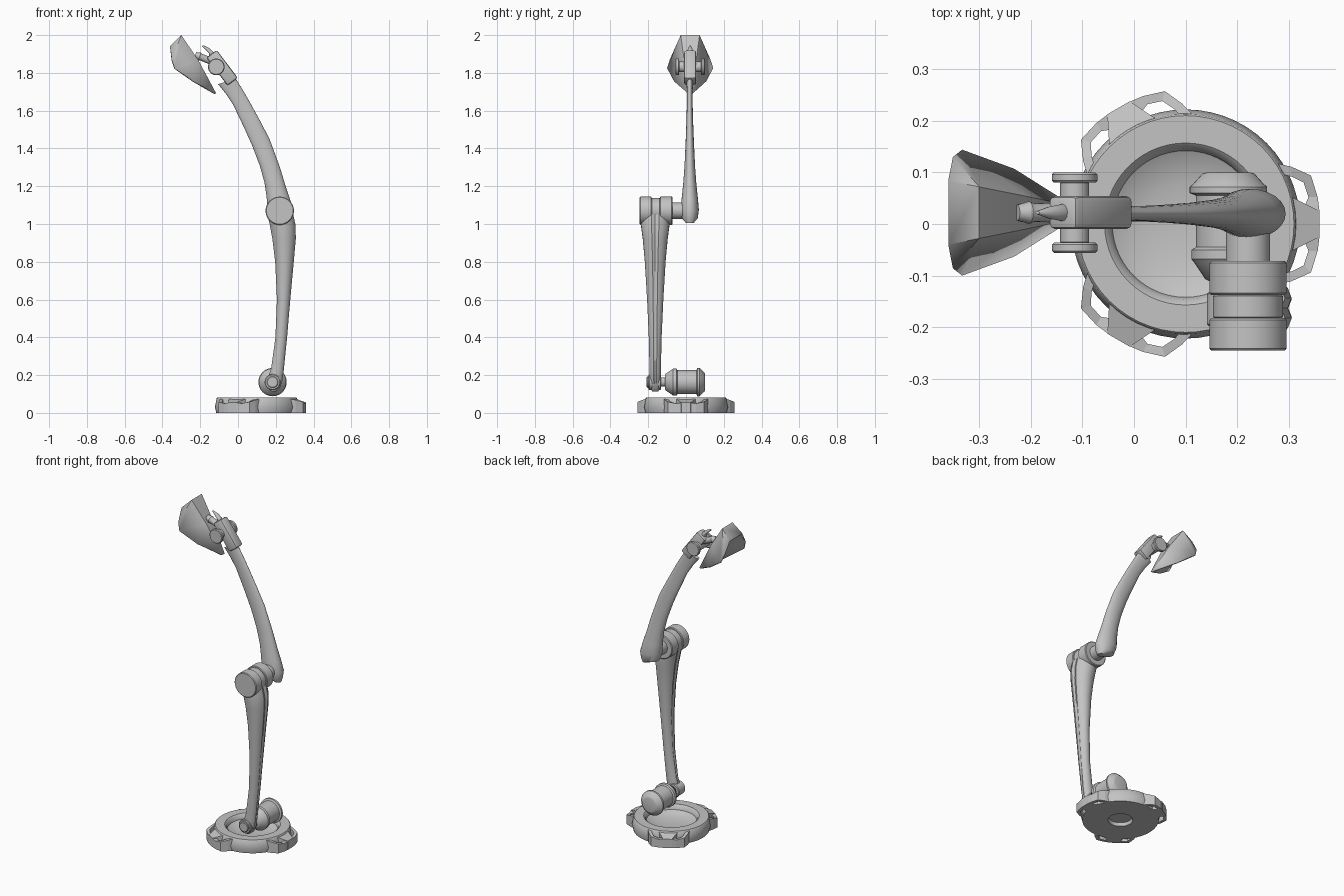
import bpy, bmesh, math
from mathutils import Vector, Matrix

if "Cube" in bpy.data.objects:
    bpy.data.objects.remove(bpy.data.objects["Cube"])

grey = bpy.data.materials.new("light_grey")
grey.diffuse_color = (0.55, 0.55, 0.55, 1)
grey.use_nodes = True
grey.node_tree.nodes["Principled BSDF"].inputs["Base Color"].default_value = grey.diffuse_color


def finish(name, bm, angle=35):
    bmesh.ops.remove_doubles(bm, verts=bm.verts, dist=1e-5)
    bmesh.ops.recalc_face_normals(bm, faces=bm.faces)
    me = bpy.data.meshes.new(name)
    bm.to_mesh(me)
    bm.free()
    ob = bpy.data.objects.new(name, me)
    bpy.context.collection.objects.link(ob)
    me.materials.append(grey)
    bpy.ops.object.select_all(action='DESELECT')
    ob.select_set(True)
    bpy.context.view_layer.objects.active = ob
    bpy.ops.object.shade_smooth_by_angle(angle=math.radians(angle))
    return ob


def bridge(bm, rings):
    for a, b in zip(rings, rings[1:]):
        n = len(a)
        for i in range(n):
            bm.faces.new((a[i], a[(i + 1) % n], b[(i + 1) % n], b[i]))


def lathe(name, profile, origin, axis=(0, 1, 0), n=40):
    """Spin (radius, distance along axis) pairs; both ends are capped."""
    bm = bmesh.new()
    rot = Vector((0, 0, 1)).rotation_difference(Vector(axis)).to_matrix()
    rings = []
    for r, t in profile:
        rings.append([bm.verts.new(Vector(origin) + rot @ Vector(
            (r * math.cos(k * math.tau / n), r * math.sin(k * math.tau / n), t)))
            for k in range(n)])
    bridge(bm, rings)
    bm.faces.new(rings[0])
    bm.faces.new(rings[-1])
    return finish(name, bm)


def rod(name, x, z, y0, y1, r, n=40):
    b = min(0.004, r * 0.1)
    return lathe(name, [(r - b, y0), (r, y0 + b), (r, y1 - b), (r - b, y1)], (x, 0, z), n=n)


def limb(name, stations, y, groove=1.0, n=24):
    """Loft ellipses between left and right side points; station = xl, zl, xr, zr, half width."""
    bm = bmesh.new()
    rings = []
    for xl, zl, xr, zr, hw in stations:
        ring = []
        for k in range(n):
            a = k * math.tau / n
            c, s = math.cos(a), math.sin(a)
            if k in (0, n // 2):
                c *= groove
            ring.append(bm.verts.new(((xl + xr) / 2 + c * (xr - xl) / 2, y + s * hw,
                                      (zl + zr) / 2 + c * (zr - zl) / 2)))
        rings.append(ring)
    bridge(bm, rings)
    bm.faces.new(rings[0])
    bm.faces.new(rings[-1])
    return finish(name, bm, 40)


# Base: dished disc with an open centre recess below
CX = 0.1
lathe("base_disc", [(0.065, 0.02), (0.07, 0.0), (0.215, 0.0), (0.222, 0.03), (0.213, 0.078),
                    (0.21, 0.081), (0.157, 0.081), (0.147, 0.072), (0.142, 0.052), (0.12, 0.04),
                    (0.08, 0.03), (0.03, 0.026)], (CX, 0, 0), (0, 0, 1), 56)


# Base feet: a sloping wedge with an open strut loop each side, three times
def prism(bm, quad, turn):
    """quad = four (x, y, top z) corners, dropped to the floor."""
    top = [bm.verts.new(turn @ Vector(p)) for p in quad]
    low = [bm.verts.new(turn @ Vector((p[0], p[1], 0))) for p in quad]
    bm.faces.new(top)
    bm.faces.new(low)
    bridge(bm, [top, low])


outer = [(0.175, 0.118, .075), (0.205, 0.111, .068), (0.243, 0.094, .058), (0.256, 0.052, .05), (0.26, 0.02, .055)]
inner = [(0.17, 0.10, .075), (0.205, 0.092, .068), (0.229, 0.08, .058), (0.238, 0.052, .05), (0.225, 0.02, .055)]
for i in range(3):
    turn = Matrix.Translation((CX, 0, 0)) @ Matrix.Rotation(i * math.tau / 3, 4, 'Z')
    bm = bmesh.new()
    prism(bm, [(0.19, -0.06, .08), (0.26, -0.025, .055), (0.26, 0.025, .055), (0.19, 0.06, .08)], turn)
    for s in (1, -1):
        for j in range(4):
            quad = [outer[j], outer[j + 1], inner[j + 1], inner[j]]
            prism(bm, [(x, s * y, z) for x, y, z in quad], turn)
    bmesh.ops.recalc_face_normals(bm, faces=bm.faces)
    me = bpy.data.meshes.new("base_foot")
    bm.to_mesh(me)
    bm.free()
    me.materials.append(grey)
    bpy.context.collection.objects.link(bpy.data.objects.new("base_foot", me))

# Motor barrel lying across the base
MX, MZ = 0.183, 0.163
lathe("motor_barrel", [(0.035, -0.112), (0.045, -0.107), (0.066, -0.075), (0.072, -0.068), (0.072, -0.05),
                       (0.063, -0.045), (0.063, 0.055), (0.075, 0.06), (0.075, 0.072), (0.068, 0.078),
                       (0.05, 0.098), (0.042, 0.1)], (MX, 0, MZ))
rod("motor_shaft", MX, MZ, -0.15, -0.1, 0.024)
rod("lower_arm_hub", MX, MZ, -0.198, -0.132, 0.042)
rod("hub_cap", MX, MZ, -0.208, -0.19, 0.03)

# Lower arm: slim above the motor, swelling to the elbow, grooved front and back
limb("lower_arm", [
    (0.172, 0.115, 0.20, 0.112, 0.016), (0.155, 0.135, 0.222, 0.13, 0.027), (0.155, 0.175, 0.236, 0.17, 0.03),
    (0.175, 0.24, 0.243, 0.22, 0.03), (0.197, 0.40, 0.261, 0.40, 0.034), (0.205, 0.60, 0.278, 0.60, 0.043),
    (0.195, 0.80, 0.297, 0.80, 0.055), (0.18, 0.92, 0.308, 0.92, 0.066), (0.165, 1.0, 0.308, 0.99, 0.076),
    (0.152, 1.05, 0.295, 1.05, 0.074)], -0.163, groove=0.86)

# Elbow: two collars, a narrower middle ring and the shaft to the upper arm
EX, EZ = 0.221, 1.07
rod("elbow_collar_outer", EX, EZ, -0.245, -0.182, 0.075, 48)
rod("elbow_ring", EX, EZ, -0.184, -0.136, 0.068, 48)
rod("elbow_collar_inner", EX, EZ, -0.138, -0.072, 0.075, 48)
rod("elbow_shaft", EX, EZ, -0.08, 0.01, 0.043)

# Upper arm: leans back to the head in a gentle bow
limb("upper_arm", [
    (0.245, 1.005, 0.28, 1.005, 0.02), (0.175, 1.03, 0.288, 1.03, 0.042), (0.155, 1.08, 0.294, 1.07, 0.048),
    (0.152, 1.14, 0.276, 1.13, 0.043), (0.14, 1.22, 0.252, 1.20, 0.035), (0.115, 1.31, 0.222, 1.30, 0.028),
    (0.075, 1.415, 0.167, 1.45, 0.022), (0.03, 1.515, 0.115, 1.55, 0.018), (-0.025, 1.63, 0.06, 1.65, 0.015),
    (-0.065, 1.69, 0.025, 1.71, 0.015), (-0.105, 1.74, -0.012, 1.77, 0.018)], 0.02)

# Wrist clamp: rounded block
HY = 0.022
bm = bmesh.new()
bmesh.ops.create_cube(bm, size=1)
bmesh.ops.scale(bm, vec=(0.185, 0.064, 0.068), verts=bm.verts)
bmesh.ops.bevel(bm, geom=bm.edges[:], offset=0.01, segments=2, affect='EDGES', profile=0.5)
bmesh.ops.transform(bm, verts=bm.verts, matrix=Matrix.Translation((-0.084, HY, 1.827))
                    @ Matrix.Rotation(math.radians(53), 4, 'Y'))
finish("wrist_clamp", bm)

# Wrist axle with a knob each side
rod("wrist_axle", -0.115, 1.832, HY - 0.06, HY + 0.06, 0.028)
for s in (1, -1):
    a, b = sorted((HY + s * 0.058, HY + s * 0.078))
    rod("wrist_knob", -0.115, 1.832, a, b, 0.044)

# Link to the shade and the small claw above it
lathe("shade_link", [(0.02, 0), (0.018, 0.09), (0.022, 0.1), (0.015, 0.125)],
      (-0.11, HY, 1.85), Vector((-0.9, 0, 0.35)).normalized(), 16)
limb("claw", [(-0.15, 1.87, -0.105, 1.88, 0.02), (-0.155, 1.905, -0.128, 1.908, 0.016),
              (-0.175, 1.925, -0.15, 1.93, 0.012), (-0.192, 1.942, -0.183, 1.946, 0.003)], HY, n=12)

# Lamp shade: faceted scoop, mirrored about its middle
half = [(-0.30, 0.05, 2.0), (-0.36, 0.062, 1.942), (-0.333, 0.122, 1.825), (-0.232, 0.085, 1.755),
        (-0.116, 0.012, 1.692), (-0.21, 0.032, 1.868), (-0.351, 0.108, 1.87)]
faces = [(0, 1, 6), (0, 6, 2), (0, 2, 5), (5, 2, 3), (5, 3, 4)]
bm = bmesh.new()
R = [bm.verts.new((x, HY + y, z)) for x, y, z in half]
L = [bm.verts.new((x, HY - y, z)) for x, y, z in half]
for f in faces:
    bm.faces.new([R[i] for i in f])
    bm.faces.new([L[i] for i in reversed(f)])
for a, b in ((0, 1), (0, 5), (5, 4)):
    bm.faces.new((R[a], R[b], L[b], L[a]))
shade = finish("lamp_shade", bm, 25)
mod = shade.modifiers.new("thickness", 'SOLIDIFY')
mod.thickness = 0.01
mod.offset = -1
